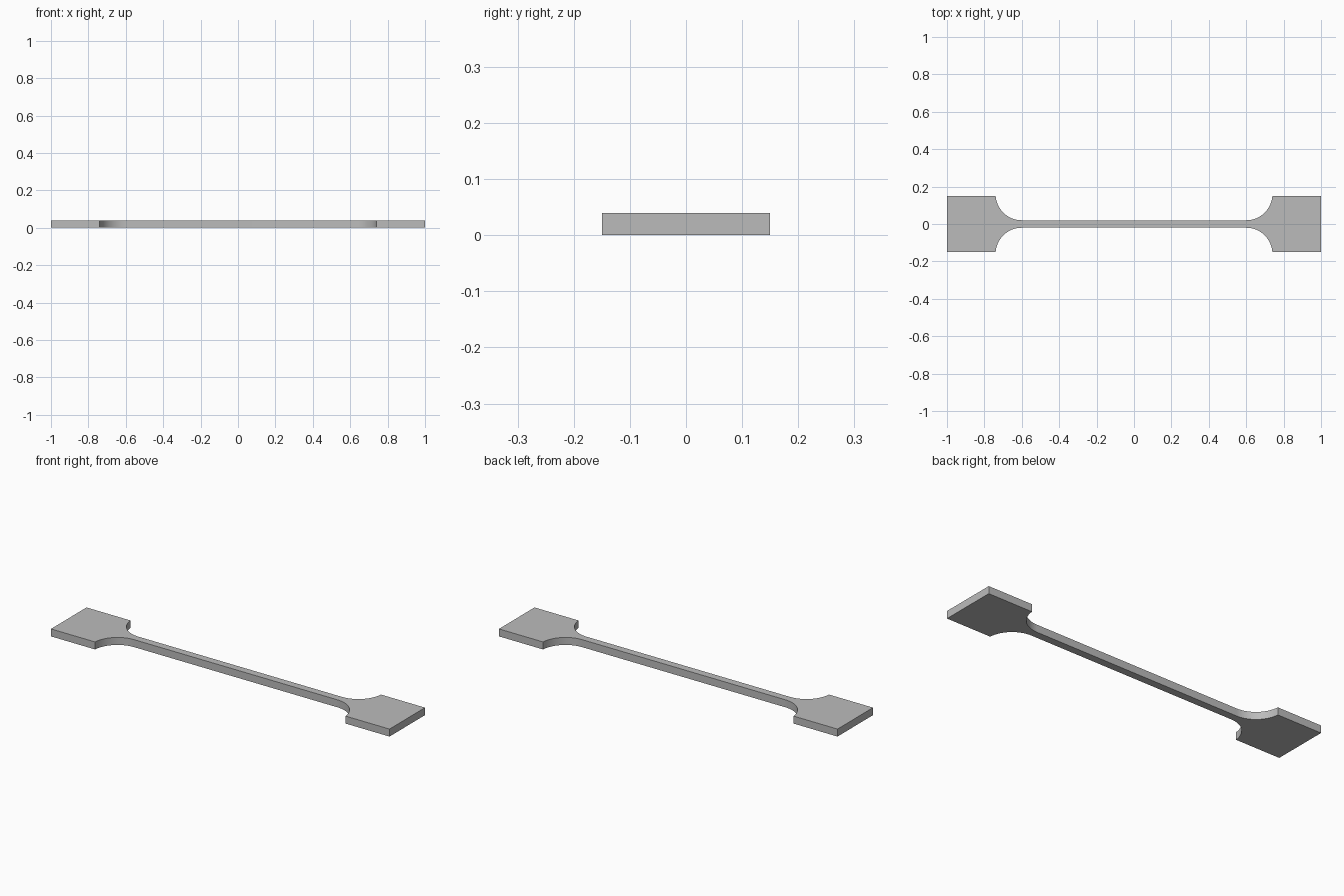
import bpy
import bmesh
from math import cos, sin, asin, pi, radians

cube = bpy.data.objects.get("Cube")
if cube:
    bpy.data.objects.remove(cube, do_unlink=True)

LENGTH, WIDTH, NECK, THICK = 2.0, 0.30, 0.04, 0.04
RADIUS, FILLET_X, STEPS = 0.14, 0.60, 24

# Plain grey material
grey = bpy.data.materials.new("plain_grey")
grey.use_nodes = True
colour = (0.5, 0.5, 0.5, 1.0)
grey.diffuse_color = colour
grey.node_tree.nodes["Principled BSDF"].inputs["Base Color"].default_value = colour

# One quarter of the outline: fillet from neck to grip, then the grip corner
centre_y = NECK / 2 + RADIUS
sweep = pi / 2 + asin((WIDTH / 2 - centre_y) / RADIUS)
quarter = []
for i in range(STEPS + 1):
    a = -pi / 2 + sweep * i / STEPS
    quarter.append((FILLET_X + RADIUS * cos(a), centre_y + RADIUS * sin(a)))
quarter.append((LENGTH / 2, WIDTH / 2))

# Mirror the quarter into a full closed outline
half = quarter + [(x, -y) for x, y in reversed(quarter)]
outline = half + [(-x, -y) for x, y in half]

# Extrude the outline into a flat bar
bm = bmesh.new()
base = bm.faces.new([bm.verts.new((x, y, 0)) for x, y in outline])
top = bmesh.ops.extrude_face_region(bm, geom=[base], use_keep_orig=True)["geom"]
bmesh.ops.translate(bm, vec=(0, 0, THICK),
                    verts=[g for g in top if isinstance(g, bmesh.types.BMVert)])
bmesh.ops.recalc_face_normals(bm, faces=bm.faces)
mesh = bpy.data.meshes.new("test_bar")
bm.to_mesh(mesh)
bm.free()
mesh.materials.append(grey)

bar = bpy.data.objects.new("test_bar", mesh)
bpy.context.collection.objects.link(bar)
bpy.context.view_layer.objects.active = bar
bar.select_set(True)
bpy.ops.object.shade_smooth_by_angle(angle=radians(30))
